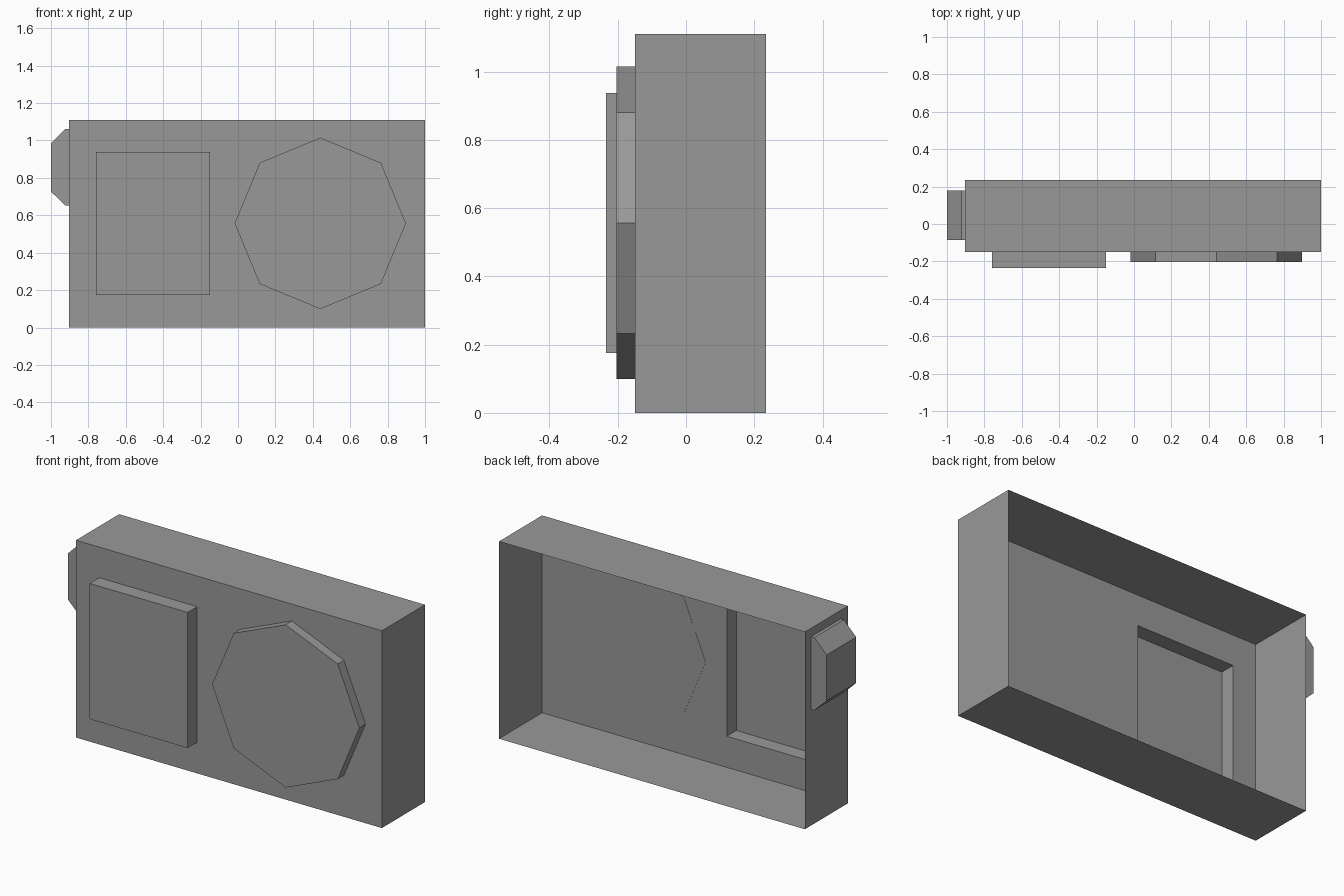
import bpy, bmesh, math

if "Cube" in bpy.data.objects:
    bpy.data.objects.remove(bpy.data.objects["Cube"])

grey = bpy.data.materials.new("mid grey")
grey.diffuse_color = (0.318, 0.318, 0.318, 1)
grey.use_nodes = True
grey.node_tree.nodes["Principled BSDF"].inputs["Base Color"].default_value = grey.diffuse_color


def rect(x0, x1, z0, z1):
    """Counter-clockwise rectangle as seen from the front."""
    return [(x0, z0), (x1, z0), (x1, z1), (x0, z1)]


def loft(name, rings, close_back):
    """Bridge (profile, y) rings from back to front and cap the front."""
    bm = bmesh.new()
    loops = [[bm.verts.new((x, y, z)) for x, z in prof] for prof, y in rings]
    for a, b in zip(loops, loops[1:]):
        n = len(a)
        for i in range(n):
            j = (i + 1) % n
            bm.faces.new((a[i], a[j], b[j], b[i]))
    bm.faces.new(loops[-1])
    if close_back:
        bm.faces.new(loops[0][::-1])
    mesh = bpy.data.meshes.new(name)
    bm.to_mesh(mesh)
    bm.free()
    mesh.materials.append(grey)
    obj = bpy.data.objects.new(name, mesh)
    bpy.context.collection.objects.link(obj)
    return obj


FRONT, BACK = -0.149, 0.234

# Thin casing, open at the back, with a raised panel pushed out of the front
body = rect(-0.904, 1.0, 0.0, 1.11)
panel = rect(-0.759, -0.15, 0.175, 0.938)
loft("casing", [(body, BACK), (body, FRONT), (panel, FRONT), (panel, -0.234)], False)

# Octagonal fan cover, its back just reaching through the front wall
octagon = [(0.44 + 0.458 * math.cos(k * math.pi / 4),
            0.557 + 0.458 * math.sin(k * math.pi / 4)) for k in range(8)]
loft("fan_cover", [(octagon, FRONT + 0.001), (octagon, -0.204)], True)

# Chamfered connection cover on the left side
side = [(-0.904, 0.652), (-0.904, 1.062), (-0.923, 1.062),
        (-1.0, 0.985), (-1.0, 0.727), (-0.923, 0.652)]
loft("side_cover", [(side, 0.178), (side, -0.085)], True)
